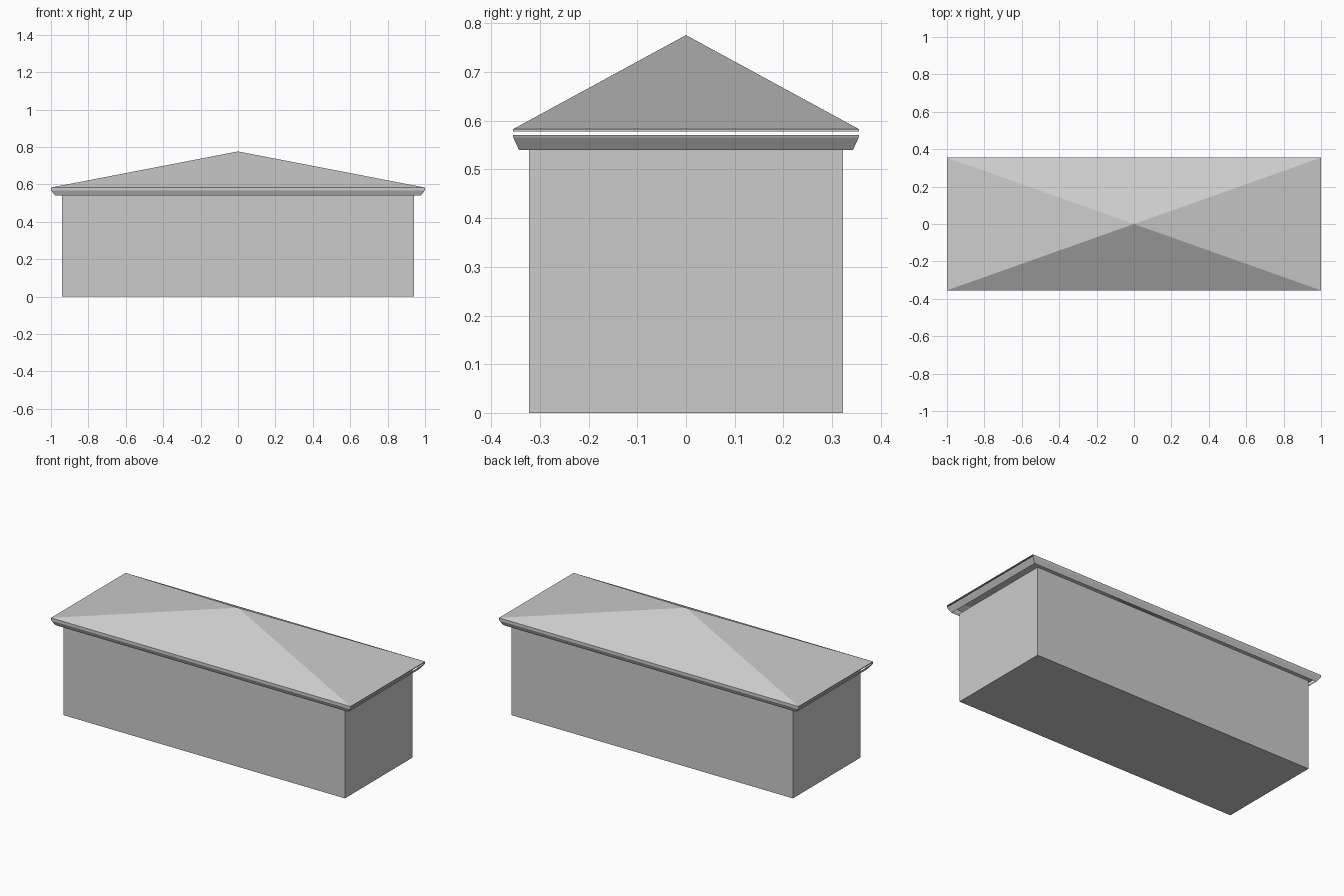
import bpy

if "Cube" in bpy.data.objects:
    bpy.data.objects.remove(bpy.data.objects["Cube"])


def loft(name, rings, bottom=False, top=False, apex=None, skip_ends=()):
    """Stack rectangular rings (half_x, half_y, z) into one shell."""
    verts, faces = [], []
    for hx, hy, z in rings:
        verts += [(-hx, -hy, z), (hx, -hy, z), (hx, hy, z), (-hx, hy, z)]
    for r in range(len(rings) - 1):
        for i in range(4):
            if r in skip_ends and i in (1, 3):
                continue
            a, b, j = 4 * r, 4 * r + 4, (i + 1) % 4
            faces.append((a + i, a + j, b + j, b + i))
    last = 4 * (len(rings) - 1)
    if bottom:
        faces.append((3, 2, 1, 0))
    if top:
        faces.append(tuple(last + i for i in range(4)))
    if apex:
        verts.append((0, 0, apex))
        faces += [(last + i, last + (i + 1) % 4, len(verts) - 1) for i in range(4)]
    mesh = bpy.data.meshes.new(name)
    mesh.from_pydata(verts, [], faces)
    obj = bpy.data.objects.new(name, mesh)
    bpy.context.collection.objects.link(obj)
    return obj


# Plain box of walls
loft("walls", [(0.94, 0.323, 0), (0.94, 0.323, 0.54)], bottom=True)

# Flared eave moulding below the roof, open toward the walls
loft("eave_moulding", [(0.978, 0.343, 0.54), (0.998, 0.355, 0.566), (1.0, 0.355, 0.571)])

# Thin fascia strips along the long sides, open at the two ends
loft("fascia", [(1.0, 0.355, 0.571), (1.0, 0.355, 0.578)], skip_ends=(0,))

# Four-sided pyramid roof with a thin edge
loft("roof", [(1.0, 0.355, 0.578), (1.0, 0.355, 0.583)], apex=0.776)
